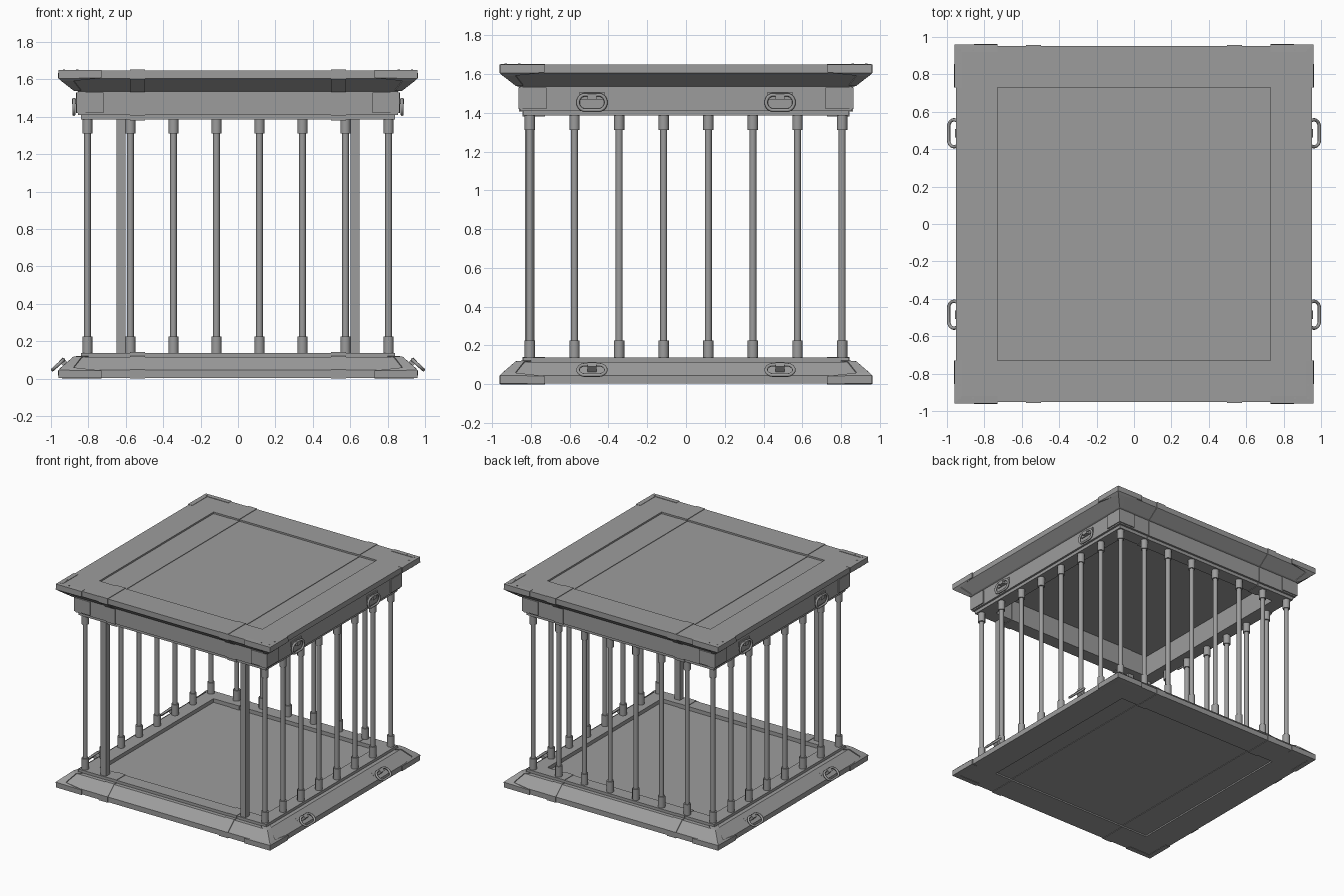
import bpy, bmesh, math
from mathutils import Matrix

if "Cube" in bpy.data.objects:
    bpy.data.objects.remove(bpy.data.objects["Cube"])

# half-width / height profiles, from the recessed underside to the recessed top
BASE = [(0.73, 0.015), (0.73, 0.004), (0.952, 0.004), (0.952, 0.045), (0.872, 0.115),
        (0.84, 0.115), (0.84, 0.137), (0.73, 0.137), (0.73, 0.107)]
ROOF = [(0.73, 1.55), (0.73, 1.385), (0.84, 1.385), (0.84, 1.41), (0.856, 1.41),
        (0.856, 1.535), (0.868, 1.54), (0.952, 1.605), (0.952, 1.648), (0.73, 1.648), (0.73, 1.635)]

# dark grey metal
metal = bpy.data.materials.new("dark_metal")
metal.diffuse_color = (0.335, 0.335, 0.335, 1)
metal.use_nodes = True
metal.node_tree.nodes["Principled BSDF"].inputs["Base Color"].default_value = metal.diffuse_color


def finish(bm, name):
    bmesh.ops.recalc_face_normals(bm, faces=bm.faces)
    me = bpy.data.meshes.new(name)
    bm.to_mesh(me)
    bm.free()
    me.materials.append(metal)
    ob = bpy.data.objects.new(name, me)
    bpy.context.collection.objects.link(ob)
    return ob


def square_loft(name, prof):
    bm = bmesh.new()
    rings = [[bm.verts.new((sx * h, sy * h, z)) for sx, sy in ((-1, -1), (1, -1), (1, 1), (-1, 1))]
             for h, z in prof]
    for a, b in zip(rings, rings[1:]):
        for i in range(4):
            j = (i + 1) % 4
            bm.faces.new((a[i], a[j], b[j], b[i]))
    bm.faces.new(rings[0])
    bm.faces.new(rings[-1])
    return finish(bm, name)


def strap(name, prof, x, half=0.036):
    # band following the whole section front to back
    outline = prof + [(-h, z) for h, z in reversed(prof)]
    bm = bmesh.new()
    f = bm.faces.new([bm.verts.new((x - half, y, z)) for y, z in outline])
    r = bmesh.ops.extrude_face_region(bm, geom=[f])
    vs = [v for v in r["geom"] if isinstance(v, bmesh.types.BMVert)]
    bmesh.ops.translate(bm, verts=vs, vec=(2 * half, 0, 0))
    ob = finish(bm, name)
    d = ob.modifiers.new("proud", "DISPLACE")
    d.strength, d.mid_level = 0.007, 0


def corner_plate(name, pts, sx, sy):
    # pts: (half width, height, where the plate ends along the side)
    bm = bmesh.new()
    rows = [[bm.verts.new((sx * x, sy * y, z)) for x, y in ((e, h), (h, h), (h, e))]
            for h, z, e in pts]
    for a, b in zip(rows, rows[1:]):
        for i in range(2):
            bm.faces.new((a[i], a[i + 1], b[i + 1], b[i]))
    ob = finish(bm, name)
    s = ob.modifiers.new("thick", "SOLIDIFY")
    s.thickness, s.offset = 0.01, 0


def box(name, size, mat):
    bm = bmesh.new()
    bmesh.ops.create_cube(bm, size=1, matrix=mat @ Matrix.Diagonal((*size, 1)))
    return finish(bm, name)


def rod(bm, x, y, z0, z1, r, n=12):
    bmesh.ops.create_cone(bm, cap_ends=True, segments=n, radius1=r, radius2=r, depth=z1 - z0,
                          matrix=Matrix.Translation((x, y, (z0 + z1) / 2)))


def smooth(ob):
    bpy.ops.object.select_all(action='DESELECT')
    ob.select_set(True)
    bpy.context.view_layer.objects.active = ob
    bpy.ops.object.shade_smooth_by_angle(angle=math.radians(40))


# base and roof; straps stay below the floor and above the ceiling
square_loft("base", BASE)
square_loft("roof", ROOF)
for x in (-0.538, 0.538):
    strap("base_strap", BASE[:-1] + [(0.73, 0.095)], x)
    strap("roof_strap", [(0.73, 1.56)] + ROOF[1:], x)

# corner plates and rivets
rivets = bmesh.new()
for sx in (-1, 1):
    for sy in (-1, 1):
        corner_plate("base_corner", [(0.92, 0.006, 0.73), (0.957, 0.006, 0.73), (0.957, 0.043, 0.73),
                                     (0.943, 0.056, 0.88), (0.878, 0.113, 0.835),
                                     (0.846, 0.117, 0.8)], sx, sy)
        corner_plate("cornice_corner", [(0.875, 1.543, 0.84), (0.942, 1.595, 0.88), (0.957, 1.607, 0.73),
                                        (0.957, 1.646, 0.73), (0.92, 1.646, 0.73)], sx, sy)
        corner_plate("beam_corner", [(0.86, 1.42, 0.72), (0.86, 1.53, 0.72)], sx, sy)
        for px, py in ((0.93, 0.93), (0.93, 0.86), (0.86, 0.93)):
            rod(rivets, sx * px, sy * py, 1.64, 1.653, 0.006, 8)
smooth(finish(rivets, "corner_rivets"))

# bars with end sockets; the front keeps only its corner bars
bars = bmesh.new()
grid = [-0.805 + 0.23 * i for i in range(8)]
spots = [(x, 0.805) for x in grid] + [(s * 0.805, y) for s in (-1, 1) for y in grid[:-1]]
for x, y in spots:
    rod(bars, x, y, 0.12, 1.40, 0.018)
    rod(bars, x, y, 0.12, 0.225, 0.027)
    rod(bars, x, y, 1.31, 1.40, 0.027)
smooth(finish(bars, "bars"))

# door posts at the open front
for s in (-1, 1):
    box("door_post", (0.048, 0.05, 1.28), Matrix.Translation((s * 0.626, -0.805, 0.76)))


def ring(name, mat):
    # stadium loop in the local yz plane
    cu = bpy.data.curves.new(name, 'CURVE')
    cu.dimensions = '3D'
    cu.bevel_depth, cu.bevel_resolution = 0.009, 2
    cu.materials.append(metal)
    sp = cu.splines.new('POLY')
    n = 24
    sp.points.add(n - 1)
    for i in range(n):
        a = 2 * math.pi * (i + 0.5) / n
        y = 0.038 * math.cos(a) + math.copysign(0.034, math.cos(a))
        sp.points[i].co = (0, y, 0.04 * math.sin(a), 1)
    sp.use_cyclic_u = True
    ob = bpy.data.objects.new(name, cu)
    bpy.context.collection.objects.link(ob)
    ob.matrix_world = mat


# tie rings with mounting plate and staple on both sides
for side in (0, math.pi):
    turn = Matrix.Rotation(side, 4, 'Z')
    for y in (-0.485, 0.485):
        for name, x, z, tilt, back in (("upper", 0.877, 1.453, 0, 0.019),
                                       ("lower", 0.962, 0.074, -0.83, 0.034)):
            m = turn @ Matrix.Translation((x, y, z)) @ Matrix.Rotation(tilt, 4, 'Y')
            ring(name + "_ring", m)
            box(name + "_ring_plate", (0.012, 0.13, 0.04), m @ Matrix.Translation((-back, 0, 0.035)))
            box(name + "_ring_staple", (back + 0.012, 0.045, 0.03),
                m @ Matrix.Translation((-back / 2 + 0.005, 0, 0.03)))
